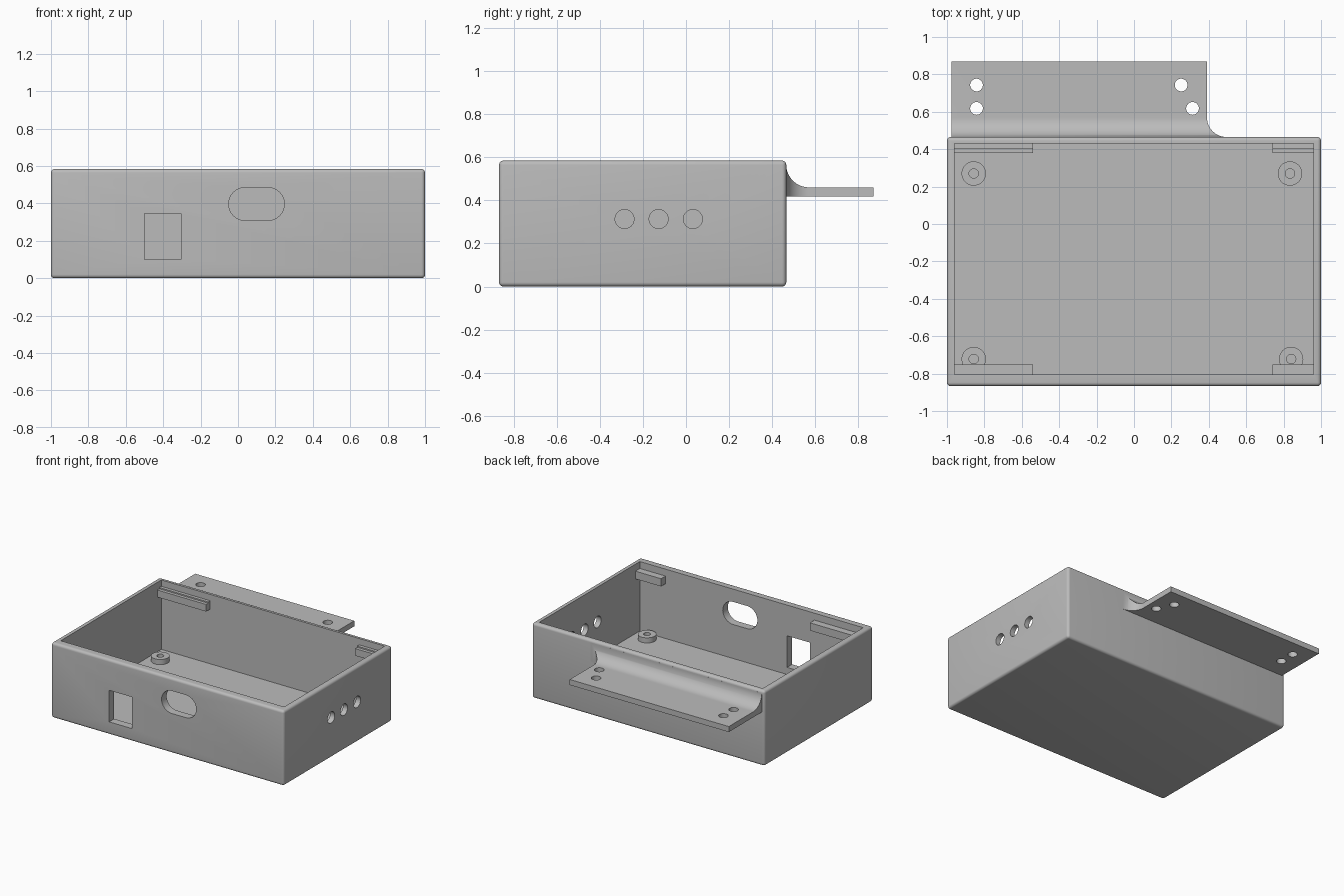
import bpy, bmesh, math
from mathutils import Matrix, Vector

cube = bpy.data.objects.get("Cube")
if cube:
    bpy.data.objects.remove(cube, do_unlink=True)

grey = bpy.data.materials.new("plain grey")
grey.use_nodes = True
colour = (0.5, 0.5, 0.5, 1)
grey.diffuse_color = colour
grey.node_tree.nodes["Principled BSDF"].inputs["Base Color"].default_value = colour

# Axis frames that map local (u, v, depth) to the world
ALONG_X = Matrix(((0, 0, 1), (1, 0, 0), (0, 1, 0)))
ALONG_Y = Matrix(((1, 0, 0), (0, 0, 1), (0, 1, 0)))
ALONG_Z = Matrix.Identity(3)


def prism(name, outline, start, end, frame=ALONG_Z):
    """Extrude a flat outline along one axis."""
    bm = bmesh.new()
    face = bm.faces.new([bm.verts.new(frame @ Vector((u, v, start))) for u, v in outline])
    extruded = bmesh.ops.extrude_face_region(bm, geom=[face])["geom"]
    moved = [g for g in extruded if isinstance(g, bmesh.types.BMVert)]
    bmesh.ops.translate(bm, verts=moved, vec=frame @ Vector((0, 0, end - start)))
    bmesh.ops.recalc_face_normals(bm, faces=bm.faces)
    mesh = bpy.data.meshes.new(name)
    bm.to_mesh(mesh)
    bm.free()
    mesh.materials.append(grey)
    obj = bpy.data.objects.new(name, mesh)
    bpy.context.collection.objects.link(obj)
    return obj


def rect(u0, u1, v0, v1):
    return [(u0, v0), (u1, v0), (u1, v1), (u0, v1)]


def arc(u, v, r, a0, a1, steps=16):
    angles = [math.radians(a0 + (a1 - a0) * i / steps) for i in range(steps + 1)]
    return [(u + r * math.cos(a), v + r * math.sin(a)) for a in angles]


def circle(u, v, r):
    return arc(u, v, r, 0, 360, 40)[:-1]


def activate(obj):
    bpy.ops.object.select_all(action="DESELECT")
    obj.select_set(True)
    bpy.context.view_layer.objects.active = obj


def combine(obj, tool, operation="DIFFERENCE"):
    """Apply a boolean and discard the tool."""
    tool.hide_render = True
    mod = obj.modifiers.new("cut", "BOOLEAN")
    mod.operation, mod.solver, mod.object = operation, "EXACT", tool
    activate(obj)
    bpy.ops.object.modifier_apply(modifier=mod.name)
    bpy.data.objects.remove(tool, do_unlink=True)


def smooth(obj):
    activate(obj)
    bpy.ops.object.shade_smooth_by_angle(angle=math.radians(30))


# Open enclosure with rounded outer edges
FRONT, BACK, TOP, FLOOR = -0.867, 0.465, 0.584, 0.045
box = prism("enclosure", rect(-1, 1, FRONT, BACK), 0, TOP)
bevel = box.modifiers.new("rounding", "BEVEL")
bevel.width, bevel.segments = 0.02, 5
activate(box)
bpy.ops.object.modifier_apply(modifier=bevel.name)
combine(box, prism("cavity", rect(-0.96, 0.96, -0.805, 0.43), FLOOR, 1))

# Front openings: square port and rounded slot
combine(box, prism("port", rect(-0.5, -0.305, 0.1, 0.345), -1, -0.7, ALONG_Y))
slot = arc(0.16, 0.397, 0.088, -90, 90) + arc(0.038, 0.397, 0.088, 90, 270)
combine(box, prism("slot", slot, -1, -0.7, ALONG_Y))

# Row of side holes
for y in (-0.285, -0.127, 0.032):
    combine(box, prism("side_hole", circle(y, 0.313, 0.044), 0.9, 1.1, ALONG_X))
smooth(box)

# Screw bosses on the floor
for x, y in ((-0.857, 0.27), (0.834, 0.27), (-0.857, -0.722), (0.84, -0.722)):
    boss = prism("screw_boss", circle(x, y, 0.065), FLOOR - 0.01, 0.085)
    combine(boss, prism("boss_hole", circle(x, y, 0.025), FLOOR, 0.2))
    smooth(boss)

# Lid ledges inside the long walls; the rear ones have a stepped top
for x0, x1 in ((-0.965, -0.54), (0.74, 0.965)):
    prism("front_ledge", rect(x0, x1, -0.815, -0.75), 0.47, 0.53)
    step = [(0.38, 0.47), (0.44, 0.47), (0.44, 0.535), (0.405, 0.535), (0.405, 0.525), (0.38, 0.525)]
    prism("rear_ledge", step, x0, x1, ALONG_X)

# Rear mounting flange, filleted into the wall above and at one side
R = 0.105
profile = [(BACK - 0.01, 0.417), (0.87, 0.417), (0.87, 0.46)]
profile += arc(BACK + R, 0.46 + R, R, 270, 180) + [(BACK - 0.01, 0.46 + R)]
flange = prism("mounting_flange", profile, -0.977, 0.6, ALONG_X)
plan = [(-1.2, 0.4), (0.39 + R, 0.4)] + arc(0.39 + R, BACK + R, R, 270, 180) + [(0.39, 1), (-1.2, 1)]
combine(flange, prism("flange_plan", plan, 0.3, 0.7), "INTERSECT")
for x, y in ((-0.842, 0.743), (-0.842, 0.618), (0.252, 0.743), (0.313, 0.618)):
    combine(flange, prism("bolt_hole", circle(x, y, 0.034), 0.3, 0.6))
smooth(flange)
